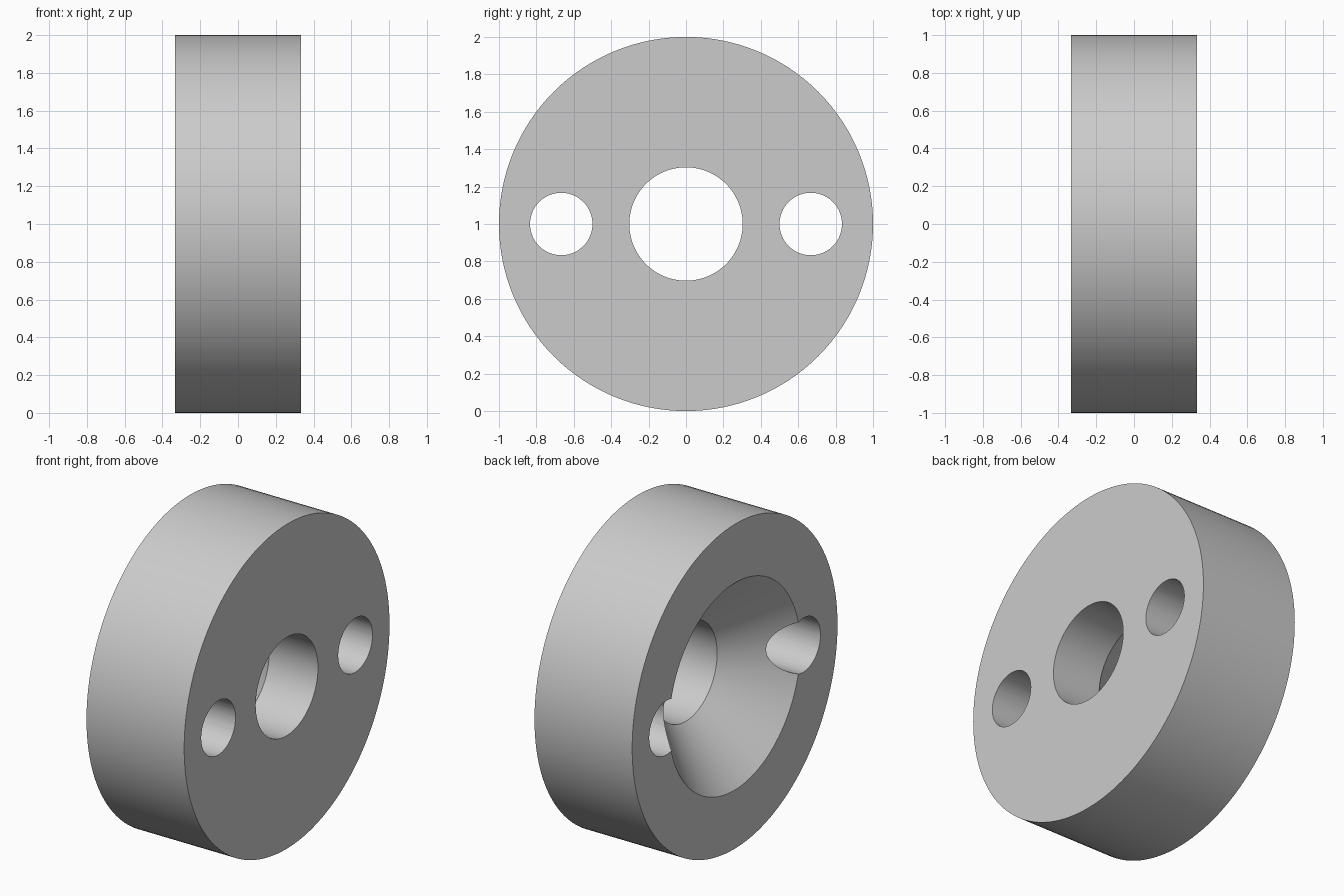
import bpy, bmesh, math
from mathutils import Matrix, Vector

cube = bpy.data.objects.get("Cube")
if cube:
    bpy.data.objects.remove(cube, do_unlink=True)

HALF = 0.333      # half thickness along x
BORE = 0.303      # central bore radius
SINK = 0.638      # countersink radius at the -x face
PIN = 0.167       # side hole radius
OFFSET = 0.667    # side hole distance from the axis

grey = bpy.data.materials.new("plain_grey")
grey.use_nodes = True
colour = (0.6, 0.6, 0.6, 1)
grey.diffuse_color = colour
grey.node_tree.nodes["Principled BSDF"].inputs["Base Color"].default_value = colour


def add_object(name, bm):
    bmesh.ops.recalc_face_normals(bm, faces=bm.faces)
    mesh = bpy.data.meshes.new(name)
    bm.to_mesh(mesh)
    bm.free()
    mesh.materials.append(grey)
    obj = bpy.data.objects.new(name, mesh)
    bpy.context.collection.objects.link(obj)
    return obj


def lathe(name, profile, steps=128):
    """Spin a closed (x, radius) profile around the x axis."""
    bm = bmesh.new()
    verts = [bm.verts.new((x, 0, r)) for x, r in profile]
    edges = [bm.edges.new((v, verts[(i + 1) % len(verts)])) for i, v in enumerate(verts)]
    bmesh.ops.spin(bm, geom=verts + edges, cent=(0, 0, 0), axis=(1, 0, 0),
                   angle=math.tau, steps=steps, use_merge=True)
    bmesh.ops.remove_doubles(bm, verts=bm.verts, dist=0.0001)
    return add_object(name, bm)


# Thick disc with a bore that opens into a countersink on the -x side
disc = lathe("countersunk_disc", [(-HALF, 1), (HALF, 1), (HALF, BORE), (0, BORE), (-HALF, SINK)])
disc.location.z = 1

# Pair of drills for the side holes
bm = bmesh.new()
for side in (-1, 1):
    place = Matrix.Translation(Vector((0, side * OFFSET, 1))) @ Matrix.Rotation(math.pi / 2, 4, "Y")
    bmesh.ops.create_cone(bm, cap_ends=True, segments=64, radius1=PIN, radius2=PIN,
                          depth=1, matrix=place)
drills = add_object("hole_drills", bm)
drills.hide_render = True

# Cut the holes and keep only the disc
cut = disc.modifiers.new("side_holes", "BOOLEAN")
cut.operation = "DIFFERENCE"
cut.solver = "EXACT"
cut.object = drills
bpy.ops.object.select_all(action="DESELECT")
disc.select_set(True)
bpy.context.view_layer.objects.active = disc
bpy.ops.object.modifier_apply(modifier=cut.name)
bpy.data.objects.remove(drills, do_unlink=True)
bpy.ops.object.shade_smooth_by_angle(angle=math.radians(30))
